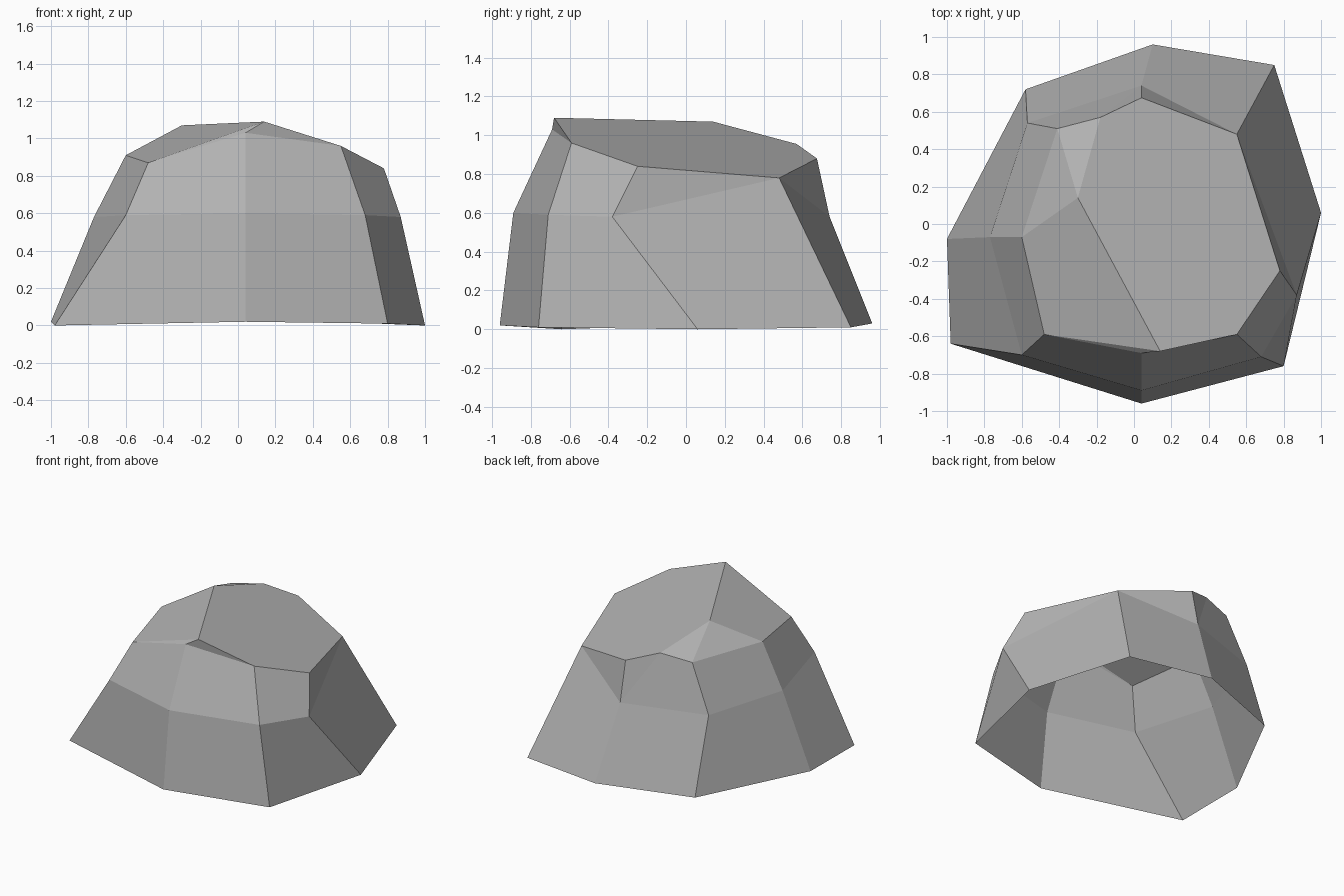
import bpy
import bmesh

# Remove the default cube
cube = bpy.data.objects.get("Cube")
if cube:
    bpy.data.objects.remove(cube, do_unlink=True)

# Stone material
stone = bpy.data.materials.new("stone_grey")
stone.use_nodes = True
colour = (0.45, 0.45, 0.45, 1)
stone.diffuse_color = colour
bsdf = next(n for n in stone.node_tree.nodes if n.type == "BSDF_PRINCIPLED")
bsdf.inputs["Base Color"].default_value = colour
bsdf.inputs["Roughness"].default_value = 0.9

bm = bmesh.new()


def ring(points):
    return [bm.verts.new(p) for p in points]


def add_face(*verts):
    """Make a face, dropping repeated corners and skipping collapsed ones."""
    corners = list(dict.fromkeys(verts))
    if len(corners) > 2:
        bm.faces.new(corners)


def bridge(low, high):
    for i in range(len(low)):
        j = (i + 1) % len(low)
        add_face(low[i], low[j], high[j], high[i])


# Rough cross-sections, counter-clockwise from the left-hand edge
foot = ring([(-1, -.08, .02), (-.98, -.64, 0), (.04, -.96, .02),
             (.8, -.76, .01), (1, .06, 0), (.75, .85, .01),
             (.1, .96, .03), (-.58, .72, .01)])
waist = ring([(-.77, -.07, .58), (-.6, -.7, .59), (.04, -.89, .6),
              (.68, -.71, .59), (.87, -.38, .58),
              (.04, .74, .58), (-.57, .54, .57)])
shoulder = ring([(-.6, -.07, .91), (-.48, -.59, .87), (.04, -.69, 1.03),
                 (.55, -.59, .96), (.78, -.25, .84), (.55, .48, .78),
                 (.04, .675, .88), (-.18, .57, .955), (-.41, .51, .92)])

# Repeat corners where the rings merge: a long back facet and a split ledge
waist.insert(5, shoulder[5])
waist.insert(6, waist[6])
foot.insert(6, foot[6])
bridge(foot, waist)
bridge(waist, shoulder)

# Crown: one broad sloping facet and smaller facets along the ridge
peak, ridge = ring([(.14, -.68, 1.09), (-.3, .14, 1.07)])
left, front_left, front, *broad, back_left = shoulder
add_face(peak, *broad, ridge)
add_face(front, broad[0], peak)
add_face(front_left, front, peak)
add_face(left, front_left, peak, ridge)
add_face(back_left, left, ridge)
add_face(broad[-1], back_left, ridge)

# Rock object, faceted and open underneath
mesh = bpy.data.meshes.new("rock")
bm.to_mesh(mesh)
bm.free()
mesh.materials.append(stone)
mesh.shade_flat()
rock = bpy.data.objects.new("rock", mesh)
bpy.context.collection.objects.link(rock)
